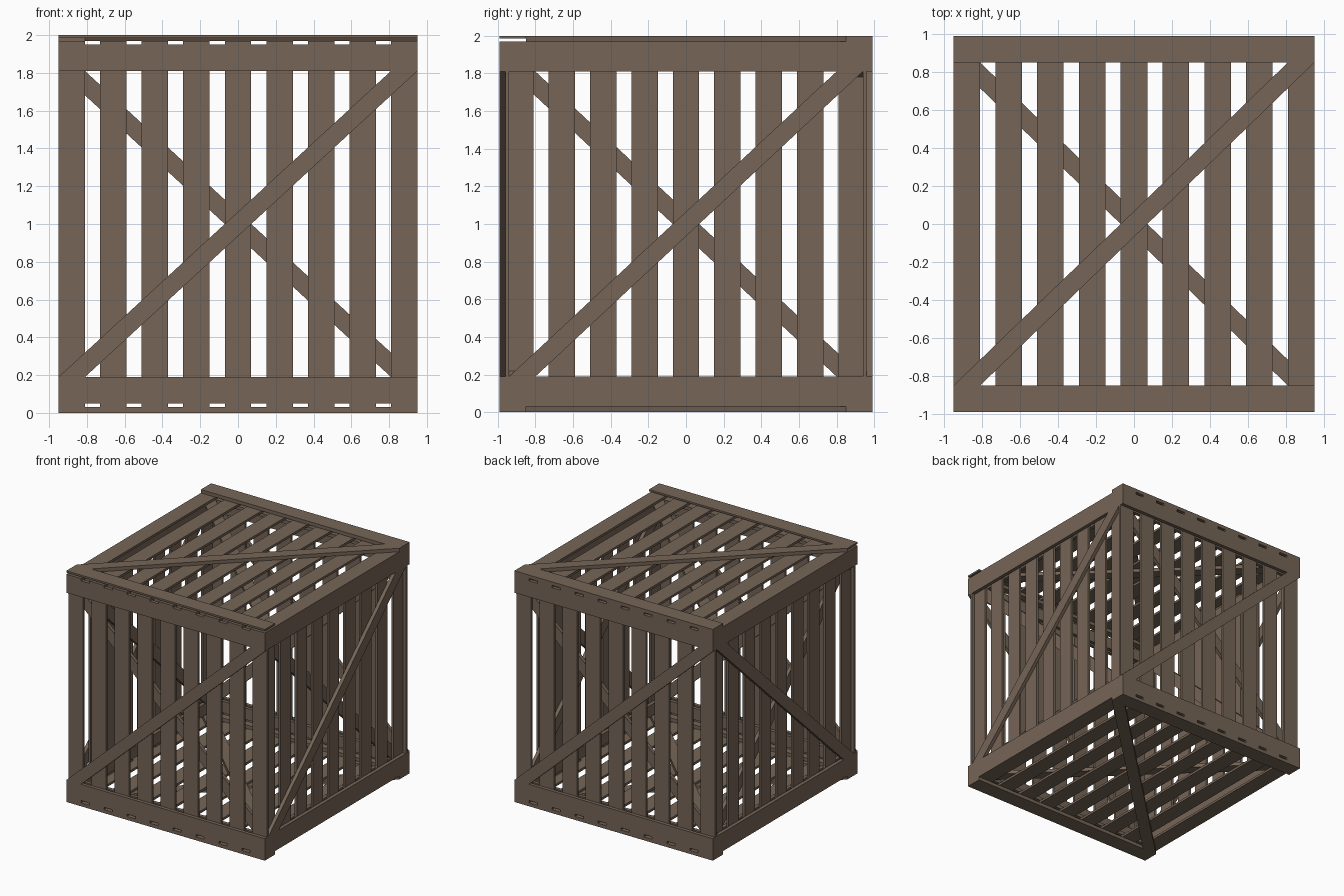
import bpy, bmesh
from mathutils import Vector

if "Cube" in bpy.data.objects:
    bpy.data.objects.remove(bpy.data.objects["Cube"])

wood = bpy.data.materials.new("wood")
wood.diffuse_color = (0.18, 0.13, 0.095, 1)
wood.use_nodes = True
wood.node_tree.nodes["Principled BSDF"].inputs["Base Color"].default_value = wood.diffuse_color

X, Y, Z = Vector((1, 0, 0)), Vector((0, 1, 0)), Vector((0, 0, 1))
W = 0.14                          # board width
OUT, MID, INN = 0.03, 0.05, 0.08  # layer depths below the outer face


def prism(name, place, outline, d0, d1):
    """Board with a four-point outline in the panel plane, between two depths."""
    bm = bmesh.new()
    a = [bm.verts.new(place(u, v, d0)) for u, v in outline]
    b = [bm.verts.new(place(u, v, d1)) for u, v in outline]
    bm.faces.new(a)
    bm.faces.new(b[::-1])
    for i in range(4):
        j = (i + 1) % 4
        bm.faces.new((a[j], a[i], b[i], b[j]))
    bmesh.ops.recalc_face_normals(bm, faces=bm.faces[:])
    mesh = bpy.data.meshes.new(name)
    bm.to_mesh(mesh)
    bm.free()
    mesh.materials.append(wood)
    bpy.context.collection.objects.link(bpy.data.objects.new(name, mesh))


def rect(u0, u1, v0, v1):
    return [(u0, v0), (u1, v0), (u1, v1), (u0, v1)]


def panel(side, u, v, n, reach, hu, hv, lifted=False):
    """Slatted panel; slats run along v, n points outward."""
    def place(a, b, d):
        return Z + u * a + v * b + n * (reach - d)

    # nine slats
    for i in range(9):
        c = -0.88 + 0.22 * i
        lo, hi = max(c - W / 2, -hu), min(c + W / 2, hu)
        prism(side + "_slat", place, rect(lo, hi, -hv, hv), OUT, MID)
    # rails outside and inside
    e = hv - W
    for s in (-1, 1):
        depth = 0.015 if lifted and s < 0 else OUT
        v0, v1 = sorted((s * e, s * hv))
        prism(side + "_rail", place, rect(-hu, hu, v0, v1), 0, depth)
        v0, v1 = sorted((s * e, s * min(hv, 0.91)))
        prism(side + "_inner_rail", place, rect(-0.87, 0.87, v0, v1), MID, INN)
    # diagonal braces, crossing from outside to inside
    for name, s, d0, d1 in (("_brace", 1, 0, OUT), ("_inner_brace", -1, MID, INN)):
        prism(side + name, place,
              [(-hu, -e * s), (-hu + W, -e * s), (hu, e * s), (hu - W, e * s)], d0, d1)


panel("front", X, Z, -Y, 0.99, 0.95, 0.95)
panel("back", -X, Z, Y, 0.99, 0.95, 0.95)
panel("right", Y, Z, X, 0.95, 0.94, 0.95)
panel("left", Y, Z, -X, 0.95, 0.94, 0.95)
panel("top", X, Y, Z, 1.0, 0.95, 0.99, lifted=True)
panel("bottom", X, Y, -Z, 1.0, 0.95, 0.99)
